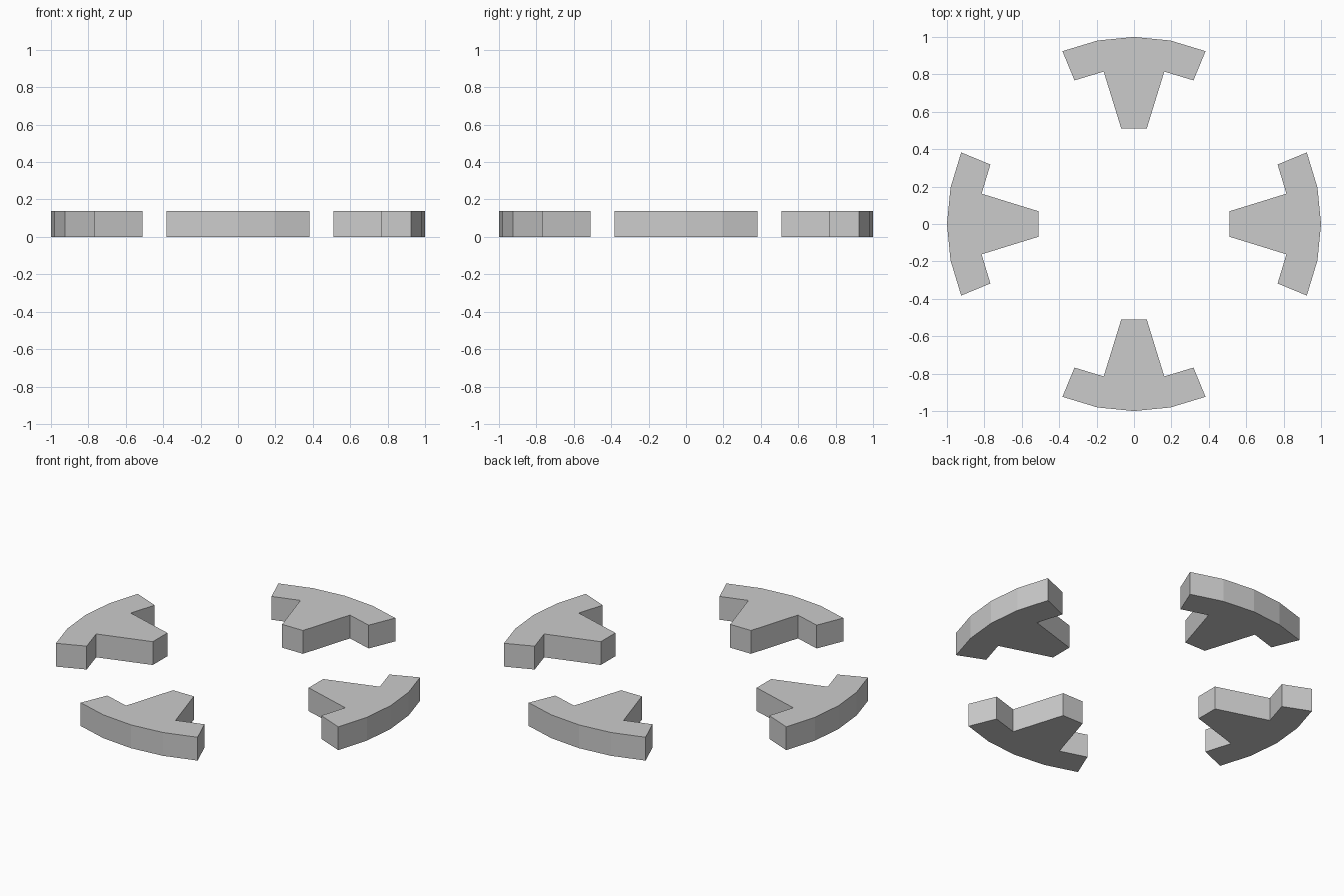
import bpy, bmesh
from math import sin, cos, radians

if "Cube" in bpy.data.objects:
    bpy.data.objects.remove(bpy.data.objects["Cube"])

HEIGHT = 0.138
STEP = 11.25  # angle of one rim facet


def polar(radius, degrees):
    return radius * cos(radians(degrees)), radius * sin(radians(degrees))


# Outline of one segment on +x: faceted outer rim, then shoulder and tapered tooth
rim = [polar(1.0, STEP * i) for i in range(-2, 3)]
inner = [polar(0.831, 2 * STEP), polar(0.831, STEP), (0.51, 0.068)]
outline = rim + inner + [(x, -y) for x, y in reversed(inner)]


def add_segment(name, turn):
    bm = bmesh.new()
    base = bm.faces.new([bm.verts.new((x, y, 0)) for x, y in outline])
    result = bmesh.ops.extrude_face_region(bm, geom=[base], use_keep_orig=True)
    top = [v for v in result["geom"] if isinstance(v, bmesh.types.BMVert)]
    bmesh.ops.translate(bm, verts=top, vec=(0, 0, HEIGHT))
    bmesh.ops.recalc_face_normals(bm, faces=bm.faces[:])
    mesh = bpy.data.meshes.new(name)
    bm.to_mesh(mesh)
    bm.free()
    obj = bpy.data.objects.new(name, mesh)
    obj.rotation_euler.z = radians(turn)
    bpy.context.collection.objects.link(obj)


# Four segments around the ring
for i, side in enumerate(("right", "back", "left", "front")):
    add_segment(f"{side}_segment", 90 * i)
